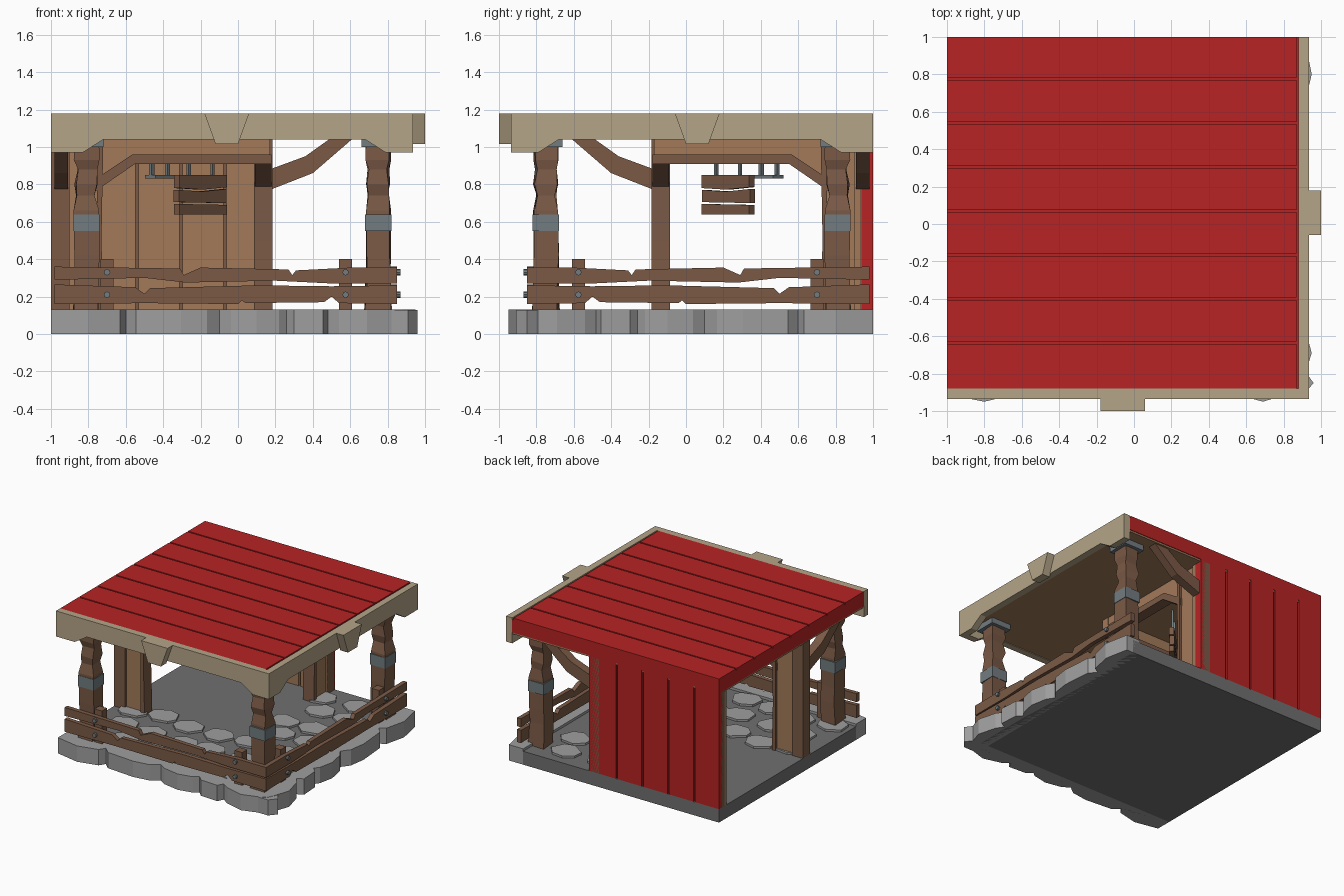
import bpy, bmesh, math, random
from mathutils import Matrix, Vector

if "Cube" in bpy.data.objects:
    bpy.data.objects.remove(bpy.data.objects["Cube"])

random.seed(4)


def material(name, hexcol):
    lin = []
    for i in (0, 2, 4):
        c = int(hexcol[i:i + 2], 16) / 255
        lin.append(c / 12.92 if c <= 0.04045 else ((c + 0.055) / 1.055) ** 2.4)
    m = bpy.data.materials.new(name)
    m.diffuse_color = (*lin, 1)
    m.use_nodes = True
    m.node_tree.nodes["Principled BSDF"].inputs["Base Color"].default_value = m.diffuse_color
    return m


RED = material("red paint", "B82323")
BEIGE = material("beige trim", "B5A588")
LIGHT = material("light wood", "A27A5A")
WOOD = material("dark wood", "7B5A46")
STONE = material("light stone", "9E9E9E")
FLOOR = material("grey floor", "707070")
METAL = material("blue grey metal", "727C80")

# Reflection across the diagonal through the outer corner: (x, y) -> (-y, -x)
DIAG = Matrix(((0, -1, 0, 0), (-1, 0, 0, 0), (0, 0, 1, 0), (0, 0, 0, 1)))


def finish(name, bm, mat, twin=False):
    bmesh.ops.recalc_face_normals(bm, faces=bm.faces)
    for suffix in ("", "_mirrored")[:2 if twin else 1]:
        if suffix:
            bm.transform(DIAG)
            bmesh.ops.reverse_faces(bm, faces=bm.faces)
        me = bpy.data.meshes.new(name + suffix)
        bm.to_mesh(me)
        me.materials.append(mat)
        bpy.context.collection.objects.link(bpy.data.objects.new(name + suffix, me))
    bm.free()


def prism(name, pts, lo, hi, mat, plane="xz", twin=False):
    """Extrude a 2D outline: xz along y, or xy along z."""
    bm = bmesh.new()
    put = (lambda p, d: (p[0], d, p[1])) if plane == "xz" else (lambda p, d: (p[0], p[1], d))
    a = [bm.verts.new(put(p, lo)) for p in pts]
    b = [bm.verts.new(put(p, hi)) for p in pts]
    bm.faces.new(a)
    bm.faces.new(b[::-1])
    for i in range(len(pts)):
        j = (i + 1) % len(pts)
        bm.faces.new((a[i], a[j], b[j], b[i]))
    finish(name, bm, mat, twin)


def box(name, x0, x1, y0, y1, z0, z1, mat, twin=False):
    prism(name, [(x0, z0), (x1, z0), (x1, z1), (x0, z1)], y0, y1, mat, "xz", twin)


# Floor slab and scalloped stone rim
prism("floor_slab", [(-1, -.85), (.85, -.85), (.85, 1), (-1, 1)], 0, .11, FLOOR, "xy")
rim = [(-1, -.91), (-.8, -.95), (-.63, -.91), (-.6, -.86), (-.545, -.91), (-.305, -.93),
       (-.165, -.91), (-.1, -.86), (-.037, -.9), (.1, -.925), (.22, -.9), (.26, -.87),
       (.3, -.91), (.455, -.92), (.48, -.87), (.54, -.91), (.69, -.95), (.82, -.91),
       (.88, -.88), (.78, -.78), (-1, -.78)]
prism("stone_rim", rim, 0, .13, STONE, "xy", True)
prism("corner_stone", [(.8, -.91), (.91, -.91), (.96, -.85), (.91, -.78), (.8, -.78)],
      0, .128, STONE, "xy")

# Irregular paving stones on the porch floor
for i in range(7):
    for j in range(7):
        cx = -.84 + i * .265 + (j % 2) * .1 + random.uniform(-.03, .03)
        cy = -.66 + j * .25 + random.uniform(-.03, .03)
        if (cx < .1 and cy > -.1) or cx > .74 or cy > .9:
            continue
        ring = []
        for k in range(7):
            t = 2 * math.pi * (k + random.uniform(-.25, .25)) / 7
            ring.append((cx + .125 * math.cos(t), cy + .105 * math.sin(t)))
        prism("paving_stone", ring, .1, .127, STONE, "xy")


# Rough-hewn posts with metal band and cap
def post(name, cx, cy, twin=False):
    bm = bmesh.new()
    rings = []
    for z, w in ((.11, .068), (.3, .062), (.42, .066), (.66, .062), (.74, .05),
                 (.8, .06), (.88, .052), (.93, .062), (1.06, .062)):
        rings.append([bm.verts.new((cx + sx * w + random.uniform(-.008, .008),
                                    cy + sy * w + random.uniform(-.008, .008), z))
                      for sx, sy in ((-1, -1), (1, -1), (1, 1), (-1, 1))])
    bm.faces.new(rings[0])
    bm.faces.new(rings[-1])
    for a, b in zip(rings, rings[1:]):
        for i in range(4):
            bm.faces.new((a[i], a[i - 1], b[i - 1], b[i]))
    finish(name, bm, WOOD, twin)
    box(name + "_band", cx - .07, cx + .07, cy - .07, cy + .07, .55, .64, METAL, twin)
    box(name + "_cap", cx - .09, cx + .09, cy - .09, cy + .09, 1.0, 1.05, METAL, twin)


post("corner_post", .75, -.75)
post("side_post", -.81, -.75, True)

# Broken fence rails, stub posts and bolts
upper = [(-.98, .29), (-.5, .3), (-.28, .275), (.2, .285), (.5, .27), (.85, .27), (.85, .355),
         (.6, .355), (.31, .34), (.29, .315), (.27, .345), (-.2, .355), (-.29, .315),
         (-.31, .35), (-.98, .36)]
lower = [(-.98, .16), (-.5, .165), (0, .16), (.02, .18), (.04, .165), (.46, .17), (.5, .2),
         (.54, .165), (.85, .16), (.85, .26), (.5, .255), (.1, .26), (-.47, .245),
         (-.5, .215), (-.55, .25), (-.98, .265)]
prism("upper_rail", upper, -.85, -.815, WOOD, "xz", True)
prism("lower_rail", lower, -.85, -.815, WOOD, "xz", True)
for x in (-.7, .575):
    box("fence_stub", x - .034, x + .034, -.815, -.75, .11, .4, WOOD, True)
    for z in (.21, .33):
        ring = [(x + .017 * math.cos(k * math.pi / 4), z + .017 * math.sin(k * math.pi / 4))
                for k in range(8)]
        prism("bolt", ring, -.868, -.845, METAL, "xz", True)

# Beige eave beams with dropped ends and keystones
eave = [(-1, .97), (-.83, .97), (-.72, 1.04), (.68, 1.04), (.79, .97), (.935, .97),
        (.935, 1.18), (-1, 1.18)]
prism("eave_beam", eave, -.935, -.88, BEIGE, "xz", True)
prism("keystone", [(-.12, 1.015), (0, 1.015), (.06, 1.18), (-.18, 1.18)], -1, -.93,
      BEIGE, "xz", True)

# Roof: ceiling, red core, and planks separated by grooves
box("ceiling", -.995, .88, -.88, .995, 1.045, 1.06, LIGHT)
box("roof_core", -1, .88, -.88, 1, 1.06, 1.165, RED)
edges = [-.88] + [-.635 + .235 * i for i in range(7)] + [1]
for a, b in zip(edges, edges[1:]):
    box("roof_plank", -1, .868, a + (.006 if a > -.8 else 0), b - (.006 if b < 1 else 0),
        1.16, 1.18, RED)

# Back wall: red boards outside, light boards inside
box("back_wall_core", -1, .17, .93, .965, .11, 1.06, WOOD)
xs = [-1, -.775, -.54, -.305, -.07, .18]
for a, b in zip(xs, xs[1:]):
    l, r = a + (.008 if a > -1 else 0), b - (.008 if b < .1 else 0)
    box("outer_board", l, r, .965, 1, .11, 1.07, RED)
    box("inner_board", l, r, .9, .93, .11, 1.05, LIGHT)
box("back_wall_fill", -1, .18, .94, .985, .11, 1.06, RED)

# Door jambs, headers and corner braces around the open room corner
box("jamb_panel", -.92, -.745, -.165, -.1, .11, 1.05, LIGHT, True)
prism("jamb_outer_trim", [(-1, .11), (-.9, .11), (-.9, 1.05), (-1, 1.05)], -.18, -.09,
      WOOD, "xz", True)
prism("jamb_inner_trim", [(-.755, .11), (-.72, .11), (-.73, .5), (-.72, 1.05), (-.755, 1.05)],
      -.185, -.085, WOOD, "xz", True)
prism("header", [(.17, .95), (.17, 1.05), (-.75, 1.05), (-.75, .8), (-.57, .94)],
      -.165, -.1, LIGHT, "xz", True)
prism("header_trim", [(.18, .91), (.18, .96), (-.565, .96), (-.76, .83), (-.76, .765),
                      (-.55, .91)], -.18, -.09, WOOD, "xz", True)

# Bent braces from the walls out to the eaves
prism("eave_brace", [(.17, .77), (.4, .86), (.62, 1.05), (.5, 1.05), (.36, .95), (.17, .88)],
      .91, .98, WOOD, "xz", True)


# Hanging sign turned toward the outer corner
def sign_part(name, pts, lo, hi, mat):
    prism(name, pts, lo, hi, mat)
    ob = bpy.data.objects[name]
    ob.data.transform(Matrix.Translation((-.2, .225, 0)) @ Matrix.Rotation(math.pi / 4, 4, "Z"))


sign_part("sign_plank_top", [(-.18, .78), (0, .772), (.18, .785), (.18, .85), (-.18, .85)],
          -.02, .02, WOOD)
sign_part("sign_plank_middle", [(-.18, .705), (.18, .7), (.18, .775), (0, .762), (-.18, .77)],
          -.016, .024, WOOD)
sign_part("sign_plank_bottom", [(-.18, .64), (.18, .64), (.18, .69), (-.18, .695)],
          -.02, .02, WOOD)
for k, x in enumerate((-.09, .09)):
    sign_part("sign_hanger_%s" % "left right".split()[k],
              [(x - .008, .84), (x + .008, .84), (x + .008, 1.05), (x - .008, 1.05)],
              -.008, .008, METAL)
# Metal hook behind the sign
sign_part("hook_plate", [(-.07, .83), (.07, .83), (.07, .85), (-.07, .85)], .27, .35, METAL)
for k, x in enumerate((-.06, .06)):
    sign_part("hook_bar_%d" % k, [(x - .01, .84), (x + .01, .84), (x + .01, 1.05),
                                  (x - .01, 1.05)], .3, .32, METAL)
